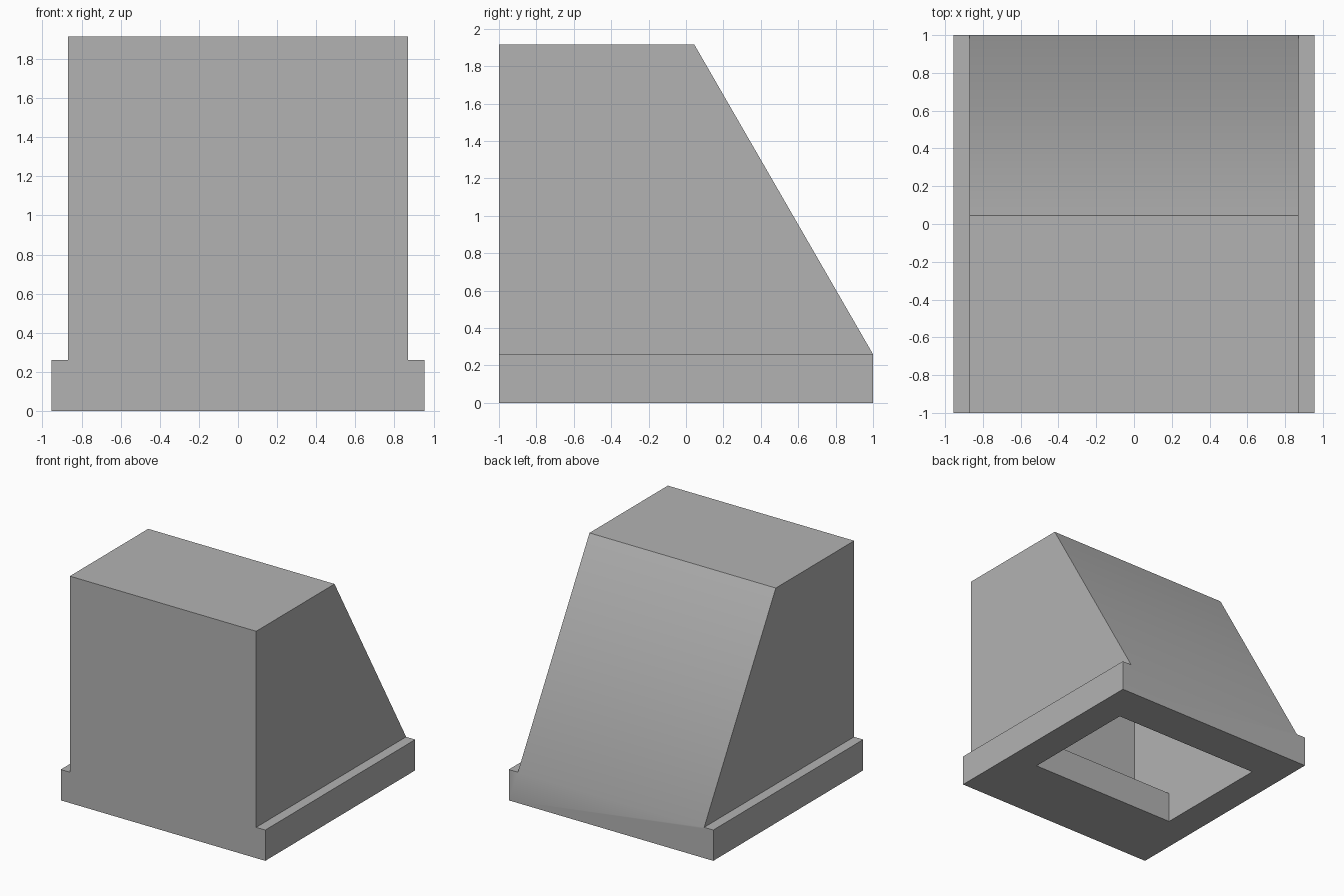
import bpy, bmesh, math

cube = bpy.data.objects.get("Cube")
if cube:
    bpy.data.objects.remove(cube, do_unlink=True)

BASE_X, BODY_X, HALF_Y = 0.955, 0.87, 1.0
BASE_Z, TOP_Z, RIDGE_Y = 0.26, 1.915, 0.045
WALL = 0.175

grey = bpy.data.materials.new("plain grey")
grey.use_nodes = True
colour = (0.45, 0.45, 0.45, 1)
grey.diffuse_color = colour
grey.node_tree.nodes["Principled BSDF"].inputs["Base Color"].default_value = colour


def prism(name, profile, half_width):
    """Extrude a (y, z) profile across x."""
    bm = bmesh.new()
    face = bm.faces.new([bm.verts.new((-half_width, y, z)) for y, z in profile])
    side = bmesh.ops.extrude_face_region(bm, geom=[face])["geom"]
    verts = [v for v in side if isinstance(v, bmesh.types.BMVert)]
    bmesh.ops.translate(bm, verts=verts, vec=(2 * half_width, 0, 0))
    return finish(name, bm)


def finish(name, bm):
    bmesh.ops.recalc_face_normals(bm, faces=bm.faces)
    mesh = bpy.data.meshes.new(name)
    bm.to_mesh(mesh)
    bm.free()
    mesh.materials.append(grey)
    obj = bpy.data.objects.new(name, mesh)
    bpy.context.collection.objects.link(obj)
    return obj


# Flanged base, with the middle of its top raised into the sloping body
bm = bmesh.new()
bmesh.ops.create_cube(bm, size=1)
bmesh.ops.scale(bm, verts=bm.verts, vec=(2 * BASE_X, 2 * HALF_Y, BASE_Z))
bmesh.ops.translate(bm, verts=bm.verts, vec=(0, 0, BASE_Z / 2))
for x in (-BODY_X, BODY_X):
    bmesh.ops.bisect_plane(bm, geom=bm.verts[:] + bm.edges[:] + bm.faces[:],
                           plane_co=(x, 0, 0), plane_no=(1, 0, 0))
bm.normal_update()
middle = [f for f in bm.faces
          if f.normal.z > 0.9 and abs(f.calc_center_median().x) < 0.1]
raised = bmesh.ops.extrude_face_region(bm, geom=middle)["geom"]
bmesh.ops.delete(bm, geom=[f for f in middle if f.is_valid], context="FACES_ONLY")
for v in raised:
    if isinstance(v, bmesh.types.BMVert):
        v.co.z = TOP_Z
        v.co.y = min(v.co.y, RIDGE_Y)
bmesh.ops.dissolve_limit(bm, angle_limit=0.01, verts=bm.verts, edges=bm.edges)
housing = finish("housing", bm)

# Hollow inside with an even wall, opened by a smaller hole in the base plate
run = (HALF_Y - RIDGE_Y) / (TOP_Z - BASE_Z)
inner_back = HALF_Y - WALL * math.sqrt(1 + run * run)
inner_top = TOP_Z - WALL
inner_front = WALL - HALF_Y
hole_front, hole_back = -0.39, 0.65
cavity = prism("cavity_cutter", [
    (hole_front, -0.1), (hole_back, -0.1), (hole_back, BASE_Z),
    (inner_back, BASE_Z), (inner_back - run * (inner_top - BASE_Z), inner_top),
    (inner_front, inner_top), (inner_front, BASE_Z), (hole_front, BASE_Z),
], BODY_X - WALL)

cut = housing.modifiers.new("hollow", "BOOLEAN")
cut.operation, cut.solver, cut.object = "DIFFERENCE", "EXACT", cavity
bpy.ops.object.select_all(action="DESELECT")
bpy.context.view_layer.objects.active = housing
housing.select_set(True)
bpy.ops.object.modifier_apply(modifier=cut.name)
bpy.data.objects.remove(cavity, do_unlink=True)

# Soft bend between the slope and the back of the base
bpy.ops.object.shade_smooth_by_angle(angle=math.radians(35))
